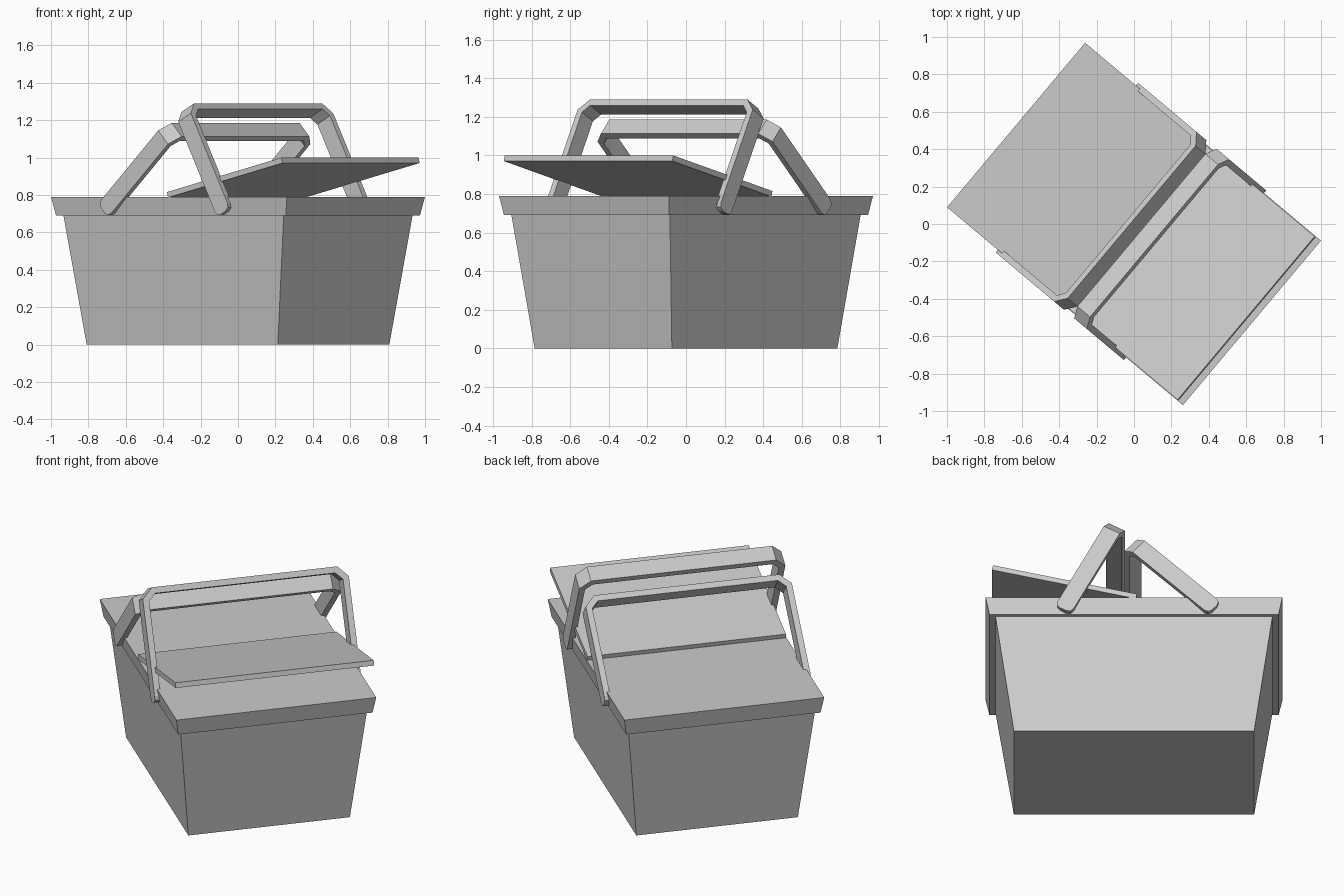
import bpy, bmesh, math
from mathutils import Matrix, Vector

if "Cube" in bpy.data.objects:
    bpy.data.objects.remove(bpy.data.objects["Cube"])

# The basket's long axis is turned 40 degrees clockwise about z
TURN = Matrix.Rotation(math.radians(-40), 4, 'Z')


def finish(bm, name, local=Matrix.Identity(4)):
    bm.transform(TURN @ local)
    bmesh.ops.recalc_face_normals(bm, faces=bm.faces)
    mesh = bpy.data.meshes.new(name)
    bm.to_mesh(mesh)
    bm.free()
    obj = bpy.data.objects.new(name, mesh)
    bpy.context.collection.objects.link(obj)
    return obj


def tapered_box(name, z0, half0, z1, half1):
    """Box whose half sizes change from half0 at z0 to half1 at z1."""
    bm = bmesh.new()
    bmesh.ops.create_cube(bm, size=2)
    for v in bm.verts:
        hx, hy = half1 if v.co.z > 0 else half0
        v.co = (v.co.x * hx, v.co.y * hy, z1 if v.co.z > 0 else z0)
    return finish(bm, name)


def handle(name, pivot_x, lean):
    """Flat strap bent into a U with cut corners, leaning about its feet."""
    width, thick, out, top, foot, cut = 0.10, 0.035, 0.592, 0.585, -0.05, 0.06
    inner, icut = out - thick, 0.04
    half = [(out, foot), (out, top - cut), (out - cut, top)]
    half_in = [(inner - icut, top - thick), (inner, top - thick - icut), (inner, foot)]
    outline = (half + [(-y, z) for y, z in reversed(half)]
               + [(-y, z) for y, z in reversed(half_in)] + half_in)
    bm = bmesh.new()
    face = bm.faces.new([bm.verts.new((-width / 2, y, z)) for y, z in outline])
    side = bmesh.ops.extrude_face_region(bm, geom=[face])
    bmesh.ops.translate(bm, vec=(width, 0, 0),
                        verts=[g for g in side['geom'] if isinstance(g, bmesh.types.BMVert)])
    # rounded feet
    ends = [e for e in bm.edges
            if all(abs(v.co.z - foot) < 1e-4 for v in e.verts)
            and abs(e.verts[0].co.x - e.verts[1].co.x) < 1e-4]
    bmesh.ops.bevel(bm, geom=ends, offset=0.03, segments=2, profile=0.5, affect='EDGES')
    local = (Matrix.Translation((pivot_x, 0, 0.75))
             @ Matrix.Rotation(math.radians(lean), 4, 'Y'))
    return finish(bm, name, local)


# Tapered body and overhanging rim with its flat closed top
tapered_box("basket_body", 0, (0.667, 0.464), 0.70, (0.77, 0.537))
tapered_box("basket_rim", 0.69, (0.802, 0.558), 0.79, (0.823, 0.574))

# Half lid hinged across the middle and lifted
lid = bmesh.new()
bmesh.ops.create_cube(lid, size=1)
bmesh.ops.transform(lid, verts=lid.verts, matrix=Matrix.Translation((0.41, 0, 0.015))
                    @ Matrix.Diagonal((0.82, 1.14, 0.03, 1)))
finish(lid, "raised_lid", Matrix.Translation((-0.01, 0, 0.786))
       @ Matrix.Rotation(math.radians(-13), 4, 'Y'))

# Two carrying handles leaning against each other
handle("upper_handle", 0.37, -28)
handle("lower_handle", -0.41, 47)
